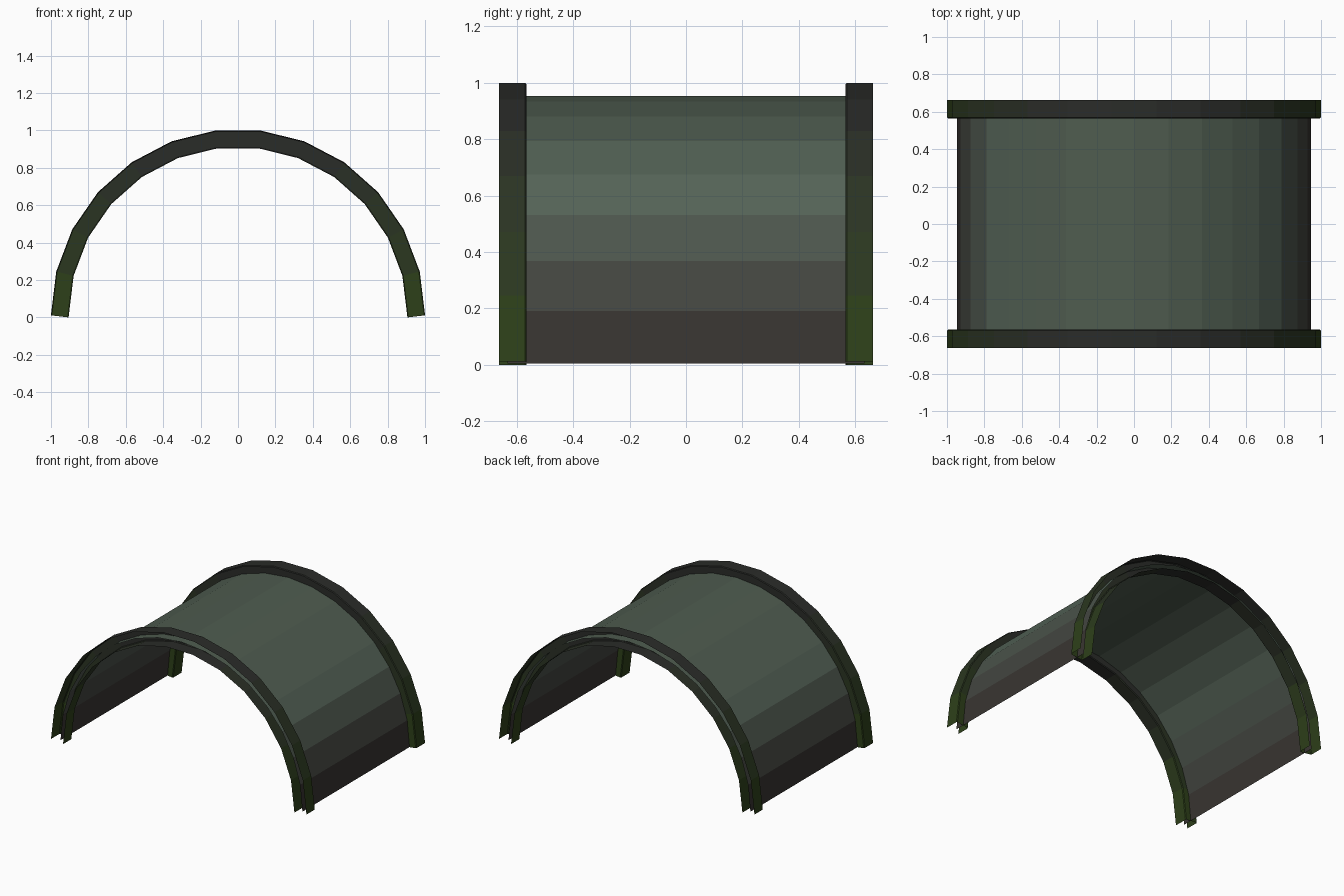
import bpy
from math import pi, cos, sin

if "Cube" in bpy.data.objects:
    bpy.data.objects.remove(bpy.data.objects["Cube"])

BASE = 0.0057          # lifts the slanted rim ends onto z = 0


def lerp(stops, t):
    for (a, ca), (b, cb) in zip(stops, stops[1:]):
        if t <= b:
            f = (t - a) / (b - a)
            return [x + (y - x) * f for x, y in zip(ca, cb)]
    return stops[-1][1]


def sweep(name, rings, stops):
    """Skin a list of equal-length point rings; one graded colour per segment height."""
    n = len(rings[0])
    verts = [p for r in rings for p in r]
    faces, slots, levels = [], [], 6
    for i in range(len(rings) - 1):
        for j in range(n - 1):
            a = i * n + j
            faces.append((a, a + 1, a + n + 1, a + n))
            z = sum(verts[k][2] for k in faces[-1]) / 4
            slots.append(min(levels - 1, int(z * levels)))
    me = bpy.data.meshes.new(name)
    me.from_pydata(verts, [], faces)
    for k in range(levels):
        m = bpy.data.materials.new(f"{name}_tone_{k}")
        rgb = lerp(stops, (k + 0.5) / levels)
        m.diffuse_color = [(c / 255) ** 2.2 for c in rgb] + [1]
        m.use_nodes = True
        m.node_tree.nodes["Principled BSDF"].inputs["Base Color"].default_value = m.diffuse_color
        me.materials.append(m)
    for p, s in zip(me.polygons, slots):
        p.material_index = s
    ob = bpy.data.objects.new(name, me)
    bpy.context.collection.objects.link(ob)
    return ob


# Arched sheet: 16 flat strips, running into both rim channels
R, N = 0.947, 16
arch = [[(R * cos(pi * i / N), y, R * sin(pi * i / N) + BASE) for y in (-0.632, 0.632)]
        for i in range(N + 1)]
sweep("arched_sheet", arch, [(0, (54, 48, 46)), (0.3, (72, 76, 70)),
                             (0.6, (86, 101, 89)), (1, (78, 90, 78))])

# Rim channels: C section open outwards, 13 mitred segments, square-cut ends
section = [(0.0475, 0.663), (0.0475, 0.570), (0.0425, 0.565),
           (-0.0425, 0.565), (-0.0475, 0.570), (-0.0475, 0.663)]
R, N = 0.953, 13
half = pi / N / 2
for name, side in (("front_rim", -1), ("back_rim", 1)):
    rings = []
    for i in range(N + 1):
        a = pi * i / N
        # end sections follow the normal of their only segment
        d = a + half if i == 0 else a - half if i == N else a
        k = 1 if i in (0, N) else 1 / cos(half)
        ring = [(R * cos(a) + o * k * cos(d), side * y,
                 R * sin(a) + o * k * sin(d) + BASE) for o, y in section]
        rings.append(ring if side < 0 else ring[::-1])
    sweep(name, rings, [(0, (50, 68, 30)), (0.5, (46, 56, 38)), (1, (46, 46, 46))])
